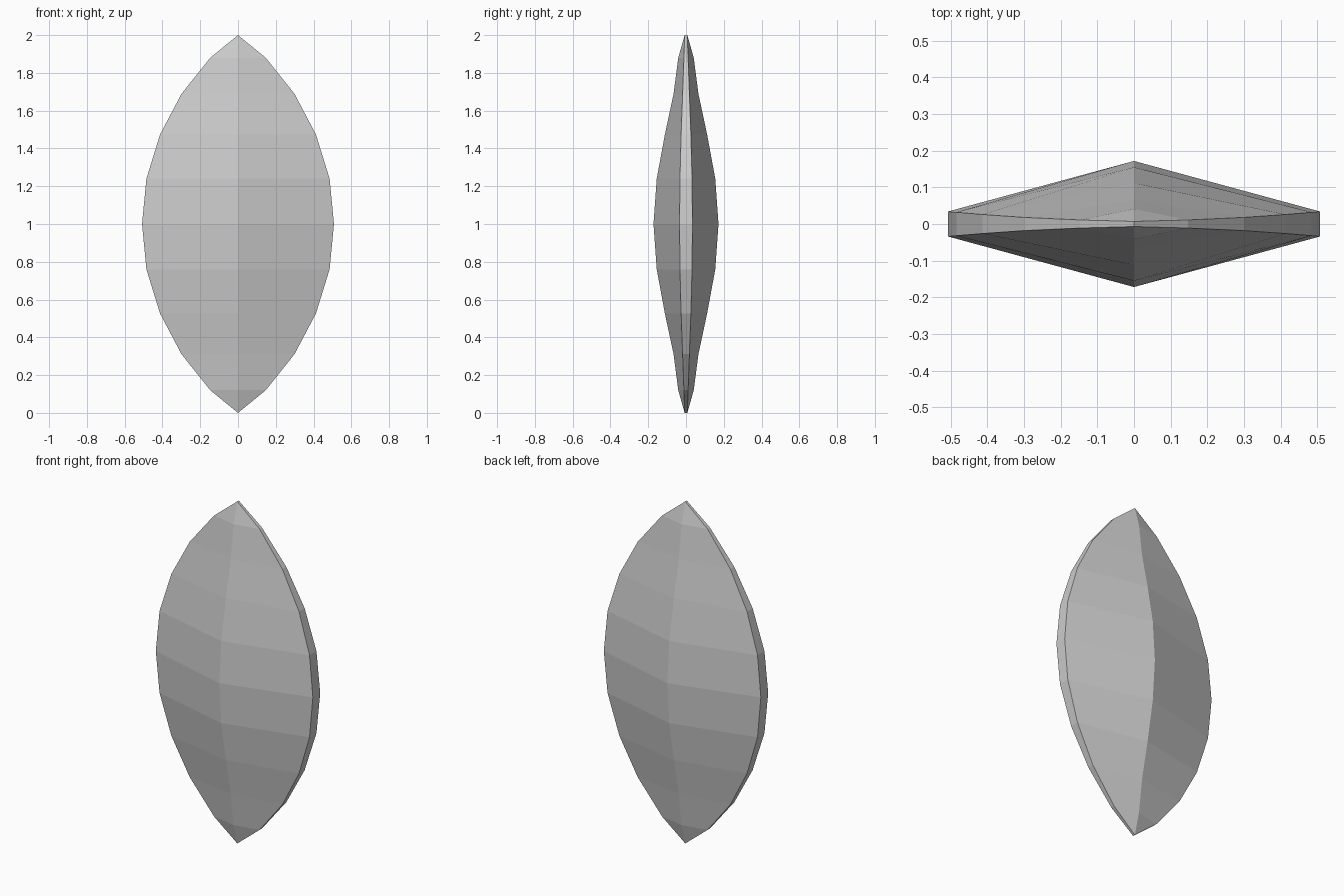
import bpy, bmesh

if "Cube" in bpy.data.objects:
    bpy.data.objects.remove(bpy.data.objects["Cube"])

# Half profile from bottom tip to middle: z, half width, ridge depth, rim depth
half = [(0.0, 0.0, 0.007, 0.007),
        (0.12, 0.147, 0.041, 0.011),
        (0.312, 0.30, 0.066, 0.018),
        (0.527, 0.413, 0.112, 0.026),
        (0.76, 0.485, 0.155, 0.032),
        (1.0, 0.508, 0.172, 0.034)]
# Mirror the profile upwards
profile = half + [(2 - z, w, d, r) for z, w, d, r in reversed(half[:-1])]

bm = bmesh.new()

# Six-sided cross-sections: ridge front and back, thin rim left and right
rings = []
for z, w, d, r in profile:
    pts = [(0, -d), (w, -r), (w, r), (0, d), (-w, r), (-w, -r)]
    rings.append([bm.verts.new((x, y, z)) for x, y in pts])

# Bridge neighbouring sections
for a, b in zip(rings, rings[1:]):
    for i in range(6):
        j = (i + 1) % 6
        bm.faces.new((a[i], a[j], b[j], b[i]))

# Collapse the tips to short edges
bmesh.ops.remove_doubles(bm, verts=bm.verts[:], dist=0.0005)
bmesh.ops.recalc_face_normals(bm, faces=bm.faces[:])

mesh = bpy.data.meshes.new("leaf_blade")
bm.to_mesh(mesh)
bm.free()
obj = bpy.data.objects.new("leaf_blade", mesh)
bpy.context.collection.objects.link(obj)
